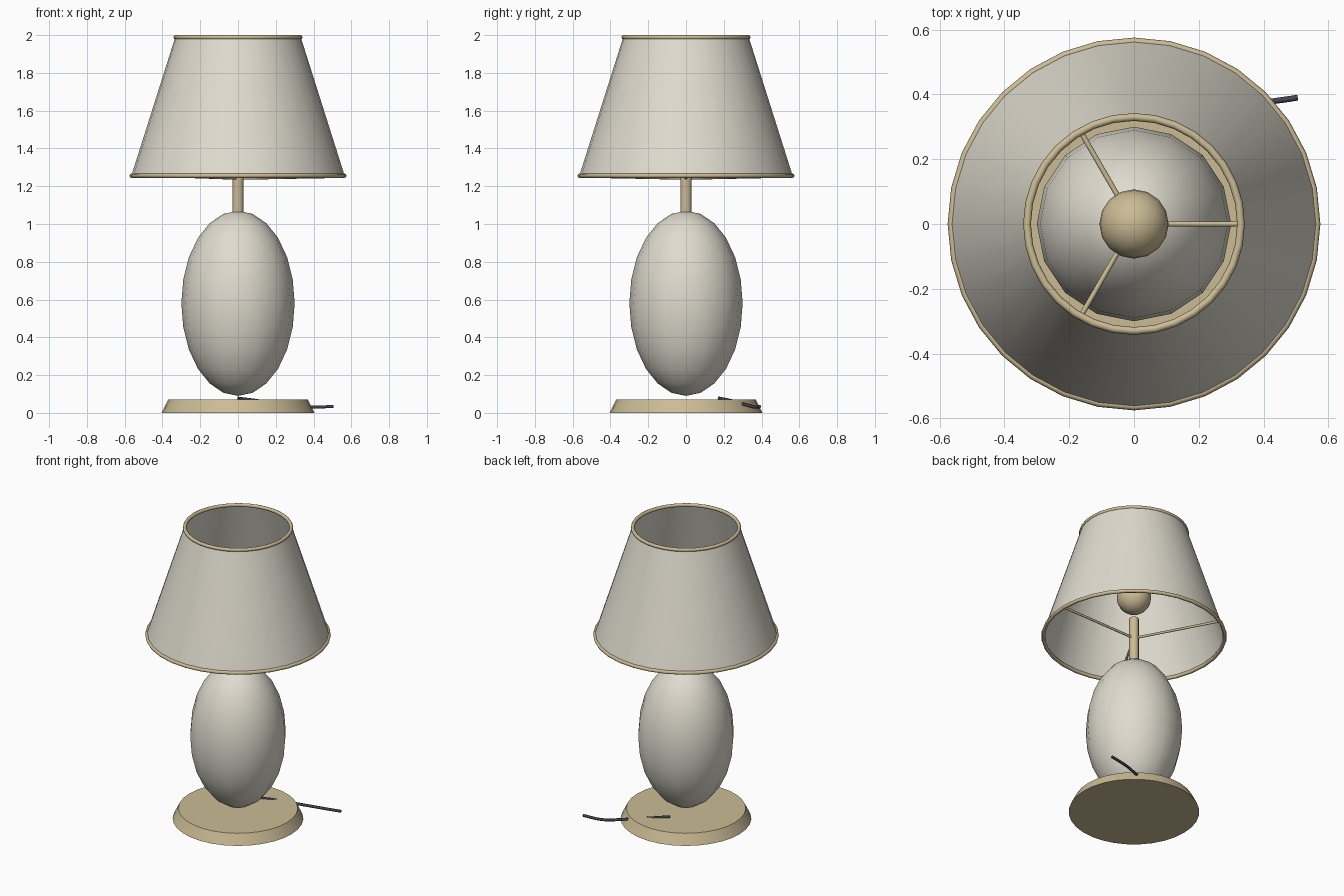
import bpy, math
from mathutils import Vector

if "Cube" in bpy.data.objects:
    bpy.data.objects.remove(bpy.data.objects["Cube"])


def material(name, rgb):
    m = bpy.data.materials.new(name)
    m.diffuse_color = (*rgb, 1)
    m.use_nodes = True
    m.node_tree.nodes["Principled BSDF"].inputs["Base Color"].default_value = m.diffuse_color
    return m


cream = material("cream", (0.74, 0.71, 0.62))
brass = material("brass", (0.60, 0.50, 0.30))
charcoal = material("charcoal", (0.055, 0.06, 0.075))


def finish(name, mat, angle=50):
    ob = bpy.context.object
    ob.name = name
    ob.data.materials.clear()
    ob.data.materials.append(mat)
    bpy.ops.object.shade_smooth_by_angle(angle=math.radians(angle))
    return ob


def cone(name, mat, r1, r2, z1, z2, sides, fill='NGON'):
    bpy.ops.mesh.primitive_cone_add(vertices=sides, radius1=r1, radius2=r2, depth=z2 - z1,
                                    end_fill_type=fill, location=(0, 0, (z1 + z2) / 2))
    return finish(name, mat)


def ball(name, mat, scale, z, segments, rings):
    bpy.ops.mesh.primitive_uv_sphere_add(segments=segments, ring_count=rings, radius=1,
                                         location=(0, 0, z))
    bpy.context.object.scale = scale
    bpy.ops.object.transform_apply(location=False, rotation=False, scale=True)
    return finish(name, mat, 80)


def ring(name, radius, z, minor):
    bpy.ops.mesh.primitive_torus_add(major_segments=32, minor_segments=8, major_radius=radius,
                                     minor_radius=minor, location=(0, 0, z))
    return finish(name, brass, 80)


def rod(name, a, b, radius):
    a, b = Vector(a), Vector(b)
    bpy.ops.mesh.primitive_cylinder_add(vertices=8, radius=radius, depth=(b - a).length,
                                        location=(a + b) / 2)
    bpy.context.object.rotation_euler = (b - a).to_track_quat('Z', 'Y').to_euler()
    return finish(name, brass)


# Foot, egg-shaped body and stem
cone("base", brass, 0.405, 0.37, 0, 0.07, 32)
ball("body", cream, (0.30, 0.30, 0.49), 0.58, 16, 12)
cone("stem", brass, 0.03, 0.03, 1.03, 1.38, 12)
ball("bulb", brass, (0.107, 0.107, 0.107), 1.53, 16, 12)

# Open shade with a trim ring at each rim
cone("shade", cream, 0.565, 0.332, 1.255, 1.99, 32, 'NOTHING')
ring("lower_trim", 0.563, 1.256, 0.012)
ring("upper_trim", 0.330, 1.988, 0.012)

# Three spokes carrying the shade
for i in range(3):
    a = math.radians(120 * i)
    rod(f"spoke_{i + 1}", (0, 0, 1.242), (0.557 * math.cos(a), 0.557 * math.sin(a), 1.252), 0.008)

# Power cord passing through the base
curve = bpy.data.curves.new("cord", 'CURVE')
curve.dimensions = '3D'
curve.bevel_depth = 0.009
curve.bevel_resolution = 1
curve.resolution_u = 6
curve.use_fill_caps = True
path = [(0, 0.175, 0.078), (0.11, 0.24, 0.064), (0.25, 0.31, 0.045),
        (0.37, 0.365, 0.031), (0.505, 0.39, 0.034)]
spline = curve.splines.new('BEZIER')
spline.bezier_points.add(len(path) - 1)
for point, co in zip(spline.bezier_points, path):
    point.co = co
    point.handle_left_type = point.handle_right_type = 'AUTO'
cord = bpy.data.objects.new("cord", curve)
bpy.context.collection.objects.link(cord)
curve.materials.append(charcoal)
